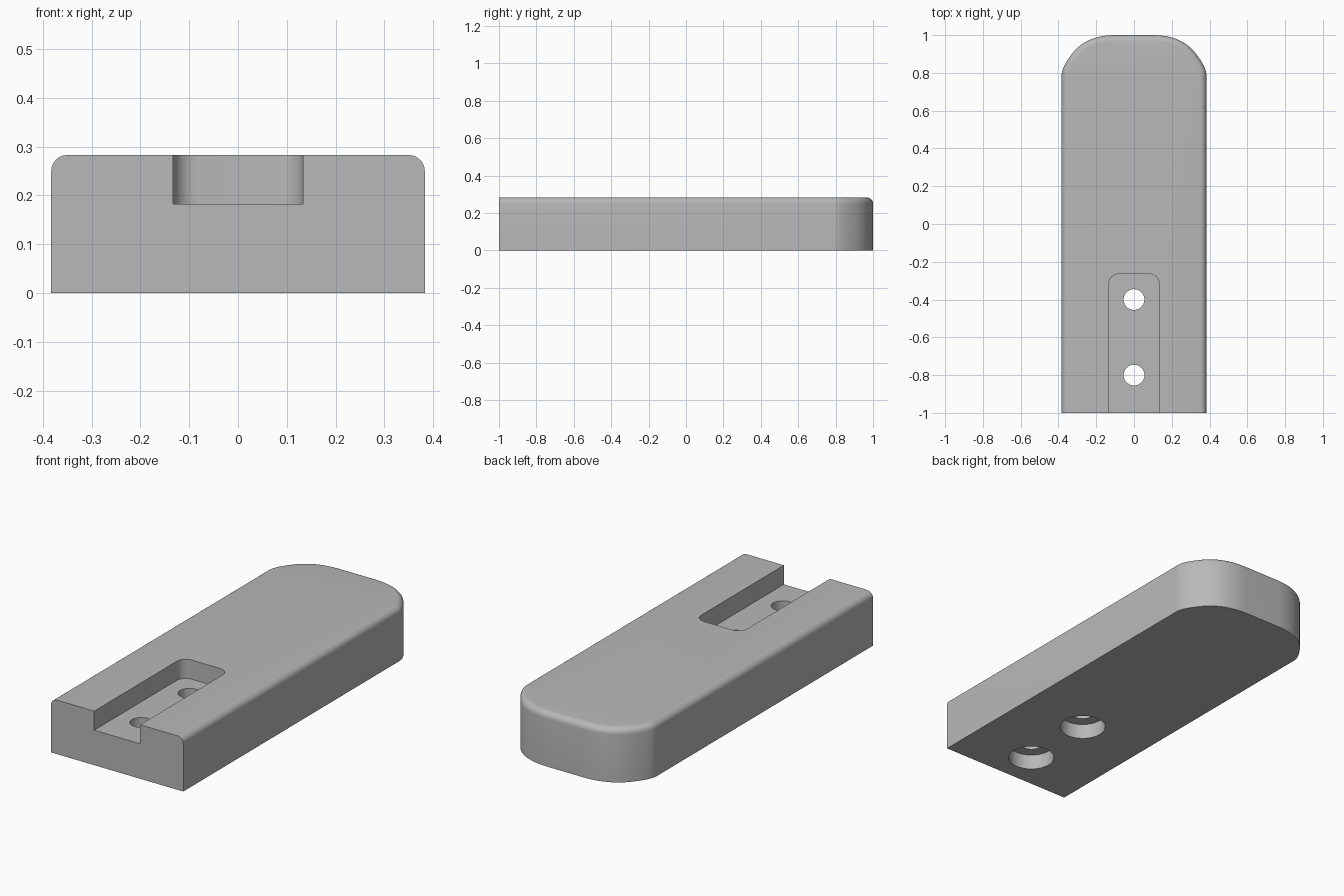
import bpy
import bmesh
import math

cube = bpy.data.objects.get("Cube")
if cube:
    bpy.data.objects.remove(cube)

HALF_W, HEIGHT = 0.383, 0.283
FLOOR_Z, FILLET = 0.183, 0.033

grey = bpy.data.materials.new("plain grey")
grey.use_nodes = True
grey.diffuse_color = (0.48, 0.48, 0.48, 1)
grey.node_tree.nodes["Principled BSDF"].inputs["Base Color"].default_value = (0.48, 0.48, 0.48, 1)


def curve(a, b, c, steps):
    """Points on a quadratic curve from a to c, pulled towards b."""
    pts = []
    for i in range(steps + 1):
        t = i / steps
        pts.append(tuple((1 - t) ** 2 * p + 2 * t * (1 - t) * q + t * t * r
                         for p, q, r in zip(a, b, c)))
    return pts


def arc(cx, cy, r, start, end, steps):
    return [(cx + r * math.cos(math.radians(start + (end - start) * i / steps)),
             cy + r * math.sin(math.radians(start + (end - start) * i / steps)))
            for i in range(steps + 1)]


def mirrored(half):
    """Close a right-hand half outline with its mirror image."""
    return half + [(-x, y) for x, y in reversed(half)]


def prism(name, outline, z0, z1, fillet=0):
    bm = bmesh.new()
    base = bm.faces.new([bm.verts.new((x, y, z0)) for x, y in outline])
    top = bmesh.ops.extrude_face_region(bm, geom=[base])["geom"]
    for v in top:
        if isinstance(v, bmesh.types.BMVert):
            v.co.z = z1
    bmesh.ops.recalc_face_normals(bm, faces=bm.faces)
    if fillet:
        # Round the top rim everywhere except along the square front
        rim = [e for e in bm.edges if all(v.co.z > z1 - 1e-5 for v in e.verts)
               and not all(v.co.y < -0.999 for v in e.verts)]
        bmesh.ops.bevel(bm, geom=rim, offset=fillet, segments=6,
                        profile=0.5, affect='EDGES')
    mesh = bpy.data.meshes.new(name)
    bm.to_mesh(mesh)
    bm.free()
    ob = bpy.data.objects.new(name, mesh)
    mesh.materials.append(grey)
    bpy.context.collection.objects.link(ob)
    return ob


# Bar with a square front and a bowed, round-cornered back
side = [(HALF_W, -1)]
side += curve((HALF_W, 0.79), (HALF_W, 0.8315), (0.325, 0.905), 8)
side += curve((0.325, 0.905), (0.25, 1), (0.1, 1), 12)[1:]
bar = prism("bar", mirrored(side), 0, HEIGHT, FILLET)

# Open-ended slot in the top
slot = [(0.133, -1.1)] + arc(0.083, -0.315, 0.05, 0, 90, 8)
cutters = [prism("slot_cutter", mirrored(slot), FLOOR_Z, HEIGHT + 0.1)]

# Screw holes, widened from below
for y, label in ((-0.4, "rear"), (-0.8, "front")):
    cutters.append(prism(label + "_hole_cutter",
                         arc(0, y, 0.055, 0, 360, 40)[:-1], -0.1, HEIGHT))
    cutters.append(prism(label + "_counterbore_cutter",
                         arc(0, y, 0.113, 0, 360, 48)[:-1], -0.1, 0.08))

bpy.ops.object.select_all(action='DESELECT')
bar.select_set(True)
bpy.context.view_layer.objects.active = bar
for cutter in cutters:
    mod = bar.modifiers.new(cutter.name, 'BOOLEAN')
    mod.operation = 'DIFFERENCE'
    mod.solver = 'EXACT'
    mod.object = cutter
    bpy.ops.object.modifier_apply(modifier=mod.name)
    bpy.data.objects.remove(cutter)

bpy.ops.object.shade_smooth_by_angle(angle=math.radians(30))
